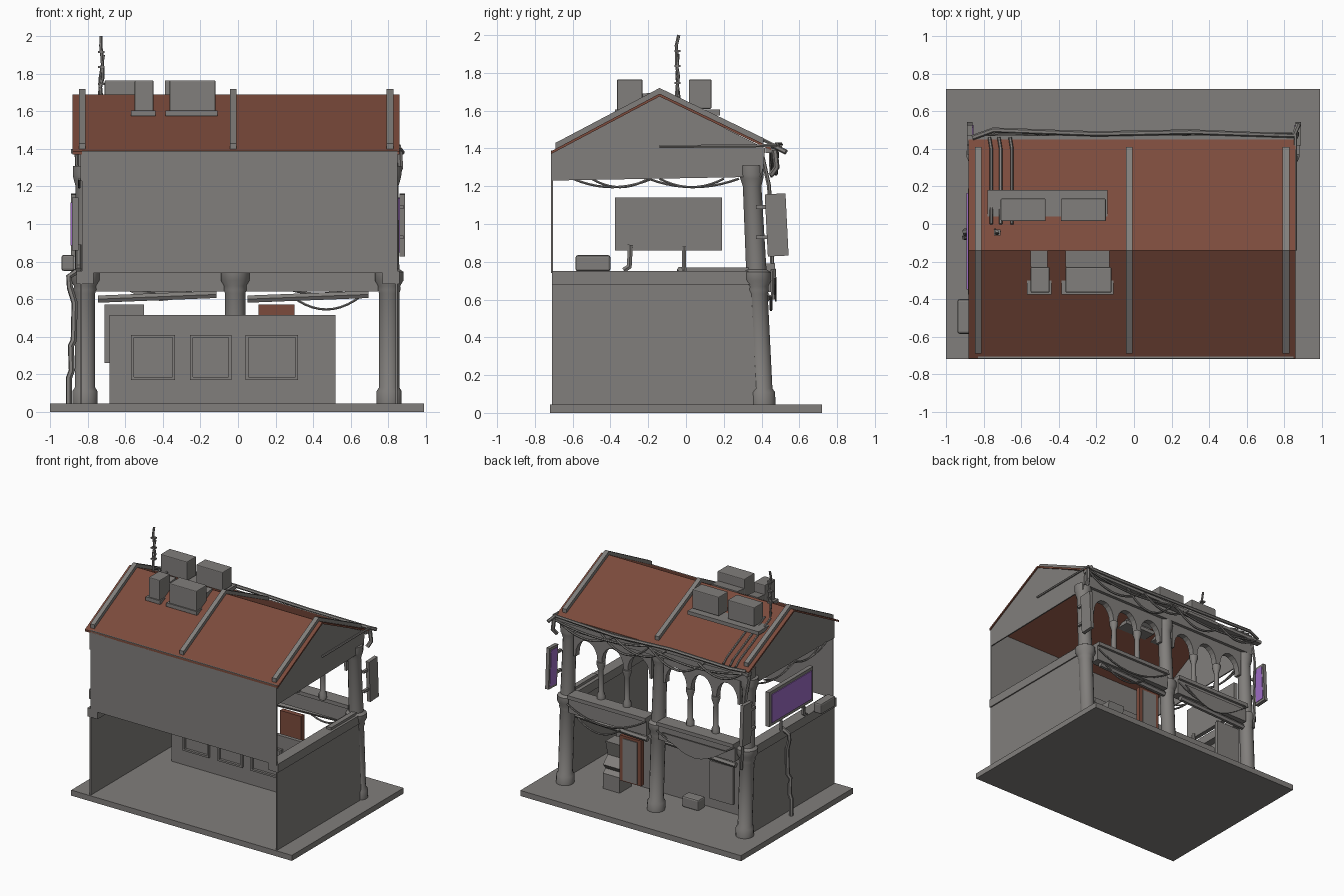
import bpy, bmesh, math, random
from mathutils import Matrix, Vector

if "Cube" in bpy.data.objects:
    bpy.data.objects.remove(bpy.data.objects["Cube"])

random.seed(4)


def material(name, rgb):
    m = bpy.data.materials.new(name)
    m.diffuse_color = (*rgb, 1)
    m.use_nodes = True
    m.node_tree.nodes["Principled BSDF"].inputs["Base Color"].default_value = m.diffuse_color
    return m


GRAY = material("warm_gray", (0.22, 0.21, 0.20))
RED = material("brick_red", (0.20, 0.07, 0.045))
PURPLE = material("screen_purple", (0.34, 0.15, 0.56))


def add(name, mesh, mat, smooth=False):
    ob = bpy.data.objects.new(name, mesh)
    bpy.context.collection.objects.link(ob)
    mesh.materials.clear()
    mesh.materials.append(mat)
    if smooth:
        bpy.ops.object.select_all(action='DESELECT')
        ob.select_set(True)
        bpy.context.view_layer.objects.active = ob
        bpy.ops.object.shade_smooth_by_angle(angle=math.radians(40))
    return ob


def prism(name, pts, axis, a, b, mat=GRAY):
    """Extrude a 2D outline along x (points are y,z) or y (points are x,z)."""
    bm = bmesh.new()
    place = (lambda p, t: (t, p[0], p[1])) if axis == 'x' else (lambda p, t: (p[0], t, p[1]))
    f = bm.faces.new([bm.verts.new(place(p, a)) for p in pts])
    ext = bmesh.ops.extrude_face_region(bm, geom=[f])
    d = (b - a, 0, 0) if axis == 'x' else (0, b - a, 0)
    bmesh.ops.translate(bm, vec=d, verts=[g for g in ext['geom'] if isinstance(g, bmesh.types.BMVert)])
    bmesh.ops.recalc_face_normals(bm, faces=bm.faces)
    me = bpy.data.meshes.new(name)
    bm.to_mesh(me)
    return add(name, me, mat)


def box(name, x0, x1, y0, y1, z0, z1, mat=GRAY, bevel=0, tilt=0):
    bm = bmesh.new()
    bmesh.ops.create_cube(bm, size=1)
    bmesh.ops.scale(bm, vec=(x1 - x0, y1 - y0, z1 - z0), verts=bm.verts)
    if bevel:
        bmesh.ops.bevel(bm, geom=bm.edges[:], offset=bevel, segments=2, affect='EDGES', profile=0.5)
    bmesh.ops.rotate(bm, cent=(0, 0, 0), matrix=Matrix.Rotation(tilt, 3, 'X'), verts=bm.verts)
    bmesh.ops.translate(bm, vec=((x0 + x1) / 2, (y0 + y1) / 2, (z0 + z1) / 2), verts=bm.verts)
    me = bpy.data.meshes.new(name)
    bm.to_mesh(me)
    return add(name, me, mat)


def tube(name, pts, r, mat=GRAY):
    cu = bpy.data.curves.new(name, 'CURVE')
    cu.dimensions = '3D'
    cu.bevel_depth, cu.bevel_resolution, cu.use_fill_caps = r, 1, True
    s = cu.splines.new('POLY')
    s.points.add(len(pts) - 1)
    for p, q in zip(s.points, pts):
        p.co = (*q, 1)
    tmp = bpy.data.objects.new("tmp", cu)
    bpy.context.collection.objects.link(tmp)
    me = bpy.data.meshes.new_from_object(tmp.evaluated_get(bpy.context.evaluated_depsgraph_get()))
    bpy.data.objects.remove(tmp)
    return add(name, me, mat, True)


def cable(name, a, b, sag, r, n=10):
    a, b = Vector(a), Vector(b)
    pts = []
    for i in range(n + 1):
        t = i / n
        p = a.lerp(b, t)
        p.z -= sag * 4 * t * (1 - t)
        pts.append(p)
    return tube(name, pts, r)


def lathe(name, cx, cy, prof, sides=14, lean=0.0):
    bm = bmesh.new()
    rings = []
    for r, z in prof:
        rings.append([bm.verts.new((cx + r * math.cos(2 * math.pi * (i + .5) / sides),
                                    cy + lean * z + r * math.sin(2 * math.pi * (i + .5) / sides), z))
                      for i in range(sides)])
    for p, q in zip(rings, rings[1:]):
        for i in range(sides):
            j = (i + 1) % sides
            bm.faces.new((p[i], p[j], q[j], q[i]))
    bm.faces.new(rings[0][::-1])
    bm.faces.new(rings[-1])
    me = bpy.data.meshes.new(name)
    bm.to_mesh(me)
    return add(name, me, GRAY, True)


# Ground slab, open-fronted shell walls and the side wall caps
box("base_slab", -1, 0.99, -0.72, 0.72, 0, 0.045)
box("front_upper_wall", -0.83, 0.85, -0.715, -0.705, 0.74, 1.39)
for side, x0, x1 in (("left", -0.84, -0.83), ("right", 0.84, 0.85)):
    box(side + "_lower_wall", x0, x1, -0.71, 0.38, 0.045, 0.74)
    prism(side + "_gable", [(-0.71, 1.23), (-0.71, 1.385), (-0.14, 1.68), (0.42, 1.40), (0.40, 1.25)], 'x', x0, x1)
box("left_wall_cap", -0.86, -0.77, -0.71, 0.36, 0.68, 0.75)
box("right_wall_cap", 0.77, 0.86, -0.71, 0.36, 0.68, 0.75)
box("right_wall_rail", 0.80, 0.84, 0.0, 0.36, 0.75, 0.77)

# Shop wall inside, with framed windows on its front
box("shop_wall", -0.685, 0.52, 0.12, 0.15, 0.045, 0.515)
for x0, x1 in ((-0.57, -0.335), (-0.255, -0.035), (0.04, 0.32)):
    for n, b in (("left", (x0, x0 + .015, .17, .41)), ("right", (x1 - .015, x1, .17, .41)),
                 ("bottom", (x0, x1, .17, .185)), ("top", (x0, x1, .395, .41))):
        box("window_frame_" + n, b[0], b[1], 0.10, 0.12, b[2], b[3])

# Roof sheet with ribs over the ridge
roof = [(-0.715, 1.385), (-0.14, 1.69), (0.45, 1.405)]
prism("roof", roof + [(y, z - 0.015) for y, z in reversed(roof)], 'x', -0.88, 0.86, RED)
rib = [(-0.69, 1.43), (-0.14, 1.72), (0.41, 1.455)]
for x in (-0.83, -0.025, 0.81):
    prism("roof_rib", rib + [(y, z - 0.04) for y, z in reversed(rib)], 'x', x - 0.018, x + 0.018)

# Leaning two-storey columns at the back
PROFILE = [(.068, .045), (.068, .11), (.055, .13), (.055, .63), (.062, .65), (.06, .67), (.078, .70),
           (.078, .745), (.055, .76), (.050, 1.2), (.062, 1.24), (.066, 1.26), (.066, 1.31)]
for cx in (-0.815, -0.015, 0.805):
    lathe("column", cx, 0.41, PROFILE, 16, -0.05)
box("eave_beam", -0.85, 0.85, 0.31, 0.41, 1.29, 1.385)
box("eave_gutter", -0.89, 0.86, 0.42, 0.47, 1.375, 1.40)

# Balcony parapet and arcade of three arches in each bay
for x0, x1 in ((-0.755, -0.065), (0.04, 0.745)):
    box("balcony_beam", x0, x1, 0.37, 0.45, 0.64, 0.76)
    box("balcony_rail", x0, x1, 0.355, 0.47, 0.76, 0.79)
    step = (x1 - x0) / 3
    for i in range(3):
        a, b = x0 + i * step, x0 + (i + 1) * step
        c, r = (a + b) / 2, step / 2 - 0.02
        arc = [(c - r * math.cos(math.pi * k / 10), 1.10 + 0.13 * math.sin(math.pi * k / 10)) for k in range(11)]
        prism("arch", [(a, 1.08), (a, 1.29), (b, 1.29), (b, 1.08), (c + r, 1.08)] + arc[::-1] + [(c - r, 1.08)],
              'y', 0.335, 0.385)
        if i:
            lathe("small_column", a, 0.365, [(.032, .78), (.032, .82), (.022, .84), (.02, 1.02), (.035, 1.07),
                                             (.035, 1.09)], 10)
    # slim strip under the balcony
    cable("balcony_underpipe", (x0 + .01, 0.42, 0.60), (x1 - .05, 0.42, 0.625), 0, 0.022, 2)
    cable("balcony_cable", (x0, 0.47, 0.76), (x1, 0.47, 0.72), 0.11, 0.007)
cable("hanging_cable", (0.28, 0.45, 0.62), (0.66, 0.45, 0.62), 0.075, 0.007)
drape = [(-0.70 + 0.58 * k / 10, 0.72 - 0.13 * math.sin(math.pi * k / 10)) for k in range(11)]
prism("balcony_drape", drape, 'y', 0.47, 0.48)

# Hanging ground-floor signs, cabinet and floor unit
box("red_sign_body", 0.11, 0.30, 0.385, 0.425, 0.20, 0.57, RED)
box("red_sign_plate", 0.14, 0.27, 0.425, 0.431, 0.21, 0.55)
box("gray_sign", -0.71, -0.50, 0.38, 0.41, 0.26, 0.57)
prism("cabinet", [(0.19, .045), (0.34, .045), (0.34, .17), (0.31, .20), (0.34, .24), (0.28, .30),
                  (0.31, .42), (0.19, .42)], 'x', 0.36, 0.51)
box("cabinet_trim", 0.355, 0.36, 0.20, 0.29, 0.25, 0.40, RED)
box("floor_unit", -0.30, -0.15, 0.18, 0.27, 0.045, 0.135, GRAY, 0.012)

# Upright corner signs with purple inner faces
for s, x0 in ((1, 0.86), (-1, -0.89)):
    box("corner_sign", x0, x0 + 0.03, 0.425, 0.535, 0.83, 1.16, GRAY, 0, 0.05)
    xp = x0 - 0.004 if s > 0 else x0 + 0.03
    box("corner_sign_screen", xp, xp + 0.004, 0.44, 0.52, 0.85, 1.14, PURPLE, 0, 0.05)
    for z in (0.92, 1.08):
        box("corner_sign_bracket", x0, x0 + 0.02, 0.37, 0.44, z, z + 0.02)

# Large billboard on the left wall
box("billboard", -0.885, -0.85, -0.375, 0.19, 0.86, 1.14)
box("billboard_screen", -0.891, -0.885, -0.35, 0.165, 0.885, 1.115, PURPLE)
tube("billboard_leg", [(-0.85, -0.33, 0.755), (-0.85, -0.30, 0.775), (-0.85, -0.295, 0.89)], 0.016)
tube("billboard_leg", [(-0.85, -0.01, 0.74), (-0.85, -0.01, 0.88)], 0.013)
box("left_wall_unit", -0.94, -0.87, -0.585, -0.40, 0.75, 0.835, GRAY, 0.012)
tube("left_drain_pipe", [(-0.84, -0.03, 0.76), (-0.90, -0.04, 0.72), (-0.895, -0.05, 0.66), (-0.87, -0.06, 0.58),
                         (-0.875, -0.06, 0.38), (-0.89, -0.07, 0.35), (-0.885, -0.07, 0.22),
                         (-0.90, -0.07, 0.18), (-0.90, -0.07, 0.045)], 0.017)

# Rooftop units and their mounts
for x0, x1 in ((-0.71, -0.47), (-0.39, -0.15)):
    box("back_roof_unit", x0, x1, 0.015, 0.135, 1.61, 1.765, GRAY, 0.006)
box("back_roof_platform", -0.78, -0.14, 0.04, 0.18, 1.575, 1.605)
for x0, x1 in ((-0.55, -0.45), (-0.365, -0.12)):
    box("front_roof_unit", x0, x1, -0.365, -0.23, 1.60, 1.765, GRAY, 0.006)
    box("front_roof_platform", x0 - 0.02, x1 + 0.01, -0.375, -0.22, 1.575, 1.605)
    prism("front_roof_mount", [(-0.23, 1.62), (-0.23, 1.69), (-0.14, 1.70), (-0.14, 1.67)], 'x', x0, x1 - 0.01)

# Antenna and pipes running down the back slope
zs = [1.62 + 0.38 * k / 7 for k in range(8)]
tube("antenna_mast", [(-0.725 + random.uniform(-.008, .008), -0.045 + random.uniform(-.008, .008), z) for z in zs], 0.009)
tube("antenna_brace", [(-0.74, -0.03, 1.63), (-0.735, -0.05, 1.78), (-0.715, -0.04, 1.9)], 0.007)
for z in (1.74, 1.83, 1.91):
    box("antenna_clip", -0.745, -0.71, -0.06, -0.03, z, z + 0.012)
for x in (-0.76, -0.71, -0.65):
    tube("roof_pipe", [(x - .01, 0.46, 1.42), (x, 0.40, 1.45), (x, 0.0, 1.64)], 0.009)

# Cables sagging along the back eave and under the left gable
for x0, x1, sag in ((-0.84, -0.45, .08), (-0.5, -0.02, .12), (-0.15, 0.3, .09), (0.0, 0.45, .13),
                    (0.3, 0.84, .10), (-0.84, 0.0, .06), (0.0, 0.84, .05)):
    y = random.uniform(0.44, 0.48)
    cable("eave_cable", (x0, y, 1.39), (x1, y + .01, 1.38), sag, 0.009)
tube("eave_pipe", [(-0.86, 0.46, 1.41), (-0.75, 0.50, 1.42), (-0.2, 0.48, 1.42), (0.3, 0.49, 1.40),
                   (0.85, 0.47, 1.41), (0.875, 0.53, 1.38)], 0.014)
for y0, y1 in ((-0.6, -0.18), (-0.5, -0.2), (-0.14, 0.2), (-0.2, 0.28)):
    cable("gable_cable", (-0.845, y0, 1.24), (-0.845, y1, 1.24), 0.045, 0.007)
tube("left_corner_cable", [(-0.86, 0.40, 1.38), (-0.85, 0.44, 1.2), (-0.83, 0.45, 0.9), (-0.83, 0.46, 0.74),
                           (-0.82, 0.46, 0.6)], 0.011)
tube("right_corner_cable", [(0.86, 0.47, 1.39), (0.865, 0.48, 1.30), (0.85, 0.45, 1.26)], 0.016)
tube("right_gable_pipe", [(0.86, -0.14, 1.41), (0.86, 0.48, 1.415)], 0.009)
